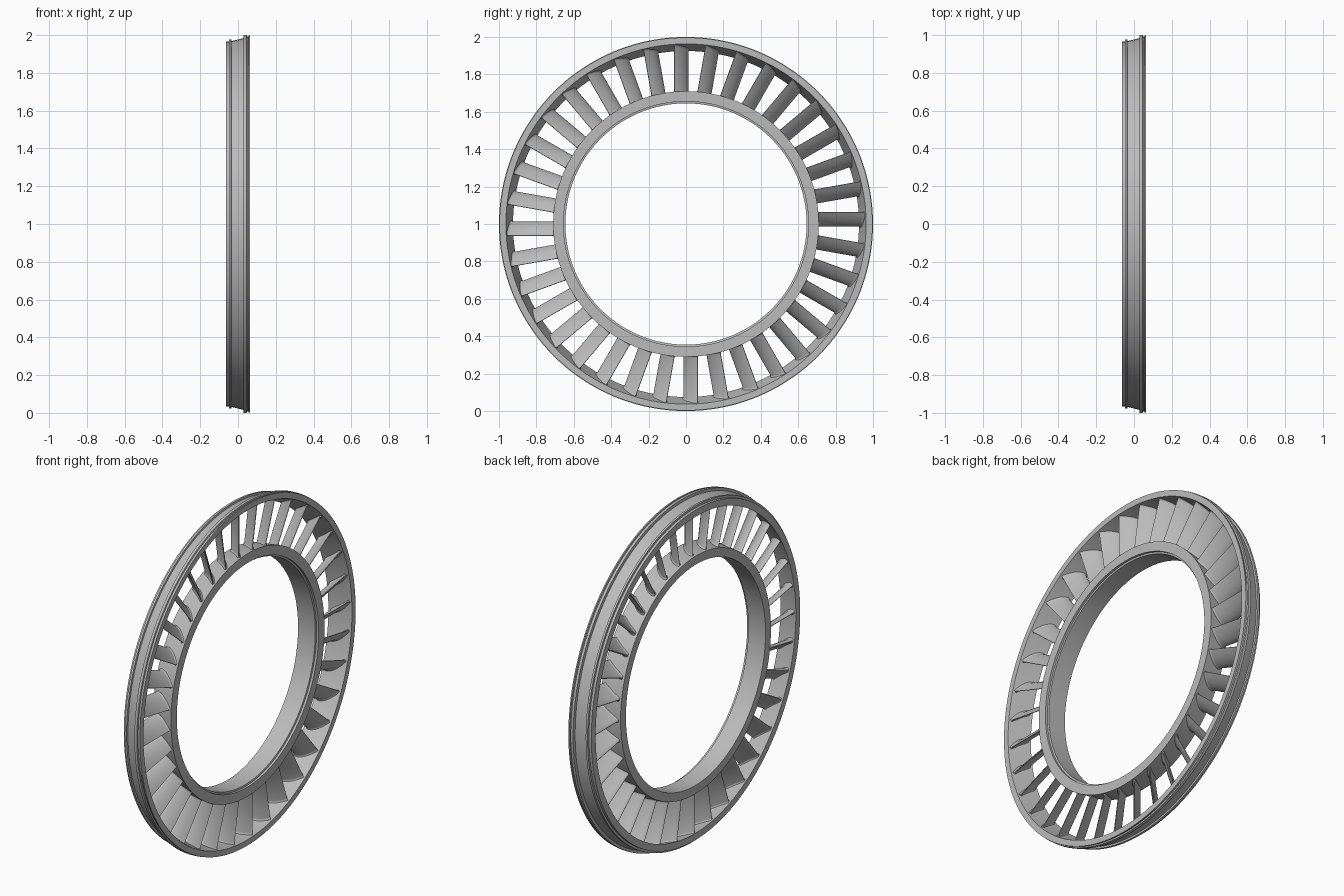
import bpy, bmesh, math
from mathutils import Matrix, Vector

VANES = 36
SEGMENTS = 144

cube = bpy.data.objects.get("Cube")
if cube:
    bpy.data.objects.remove(cube)

grey = bpy.data.materials.new("metal grey")
grey.use_nodes = True
colour = (0.5, 0.5, 0.5, 1)
grey.diffuse_color = colour
grey.node_tree.nodes["Principled BSDF"].inputs["Base Color"].default_value = colour


def finish(bm, name, angle):
    bmesh.ops.recalc_face_normals(bm, faces=bm.faces)
    mesh = bpy.data.meshes.new(name)
    bm.to_mesh(mesh)
    bm.free()
    mesh.materials.append(grey)
    obj = bpy.data.objects.new(name, mesh)
    bpy.context.collection.objects.link(obj)
    obj.location.z = 1
    bpy.ops.object.select_all(action="DESELECT")
    obj.select_set(True)
    bpy.context.view_layer.objects.active = obj
    bpy.ops.object.shade_smooth_by_angle(angle=math.radians(angle))
    return obj


def lathe(name, profile):
    """Spin a closed (x, radius) outline around the x axis."""
    bm = bmesh.new()
    verts = [bm.verts.new((x, 0, r)) for x, r in profile]
    edges = [bm.edges.new((a, b)) for a, b in zip(verts, verts[1:] + verts[:1])]
    bmesh.ops.spin(bm, geom=verts + edges, cent=(0, 0, 0), axis=(1, 0, 0),
                   angle=math.tau, steps=SEGMENTS, use_merge=True)
    bmesh.ops.remove_doubles(bm, verts=bm.verts, dist=1e-5)
    return finish(bm, name, 25)


# Outer casing: conical inside, flanged and grooved outside
lathe("outer_casing", [
    (-0.063, 0.925), (-0.063, 0.965), (-0.048, 0.965), (-0.048, 0.978),
    (-0.036, 0.978), (-0.034, 0.968), (0.028, 0.984), (0.03, 1.0),
    (0.046, 1.0), (0.048, 0.992), (0.054, 0.992), (0.056, 0.997),
    (0.063, 0.997), (0.063, 0.963)])

# Inner hub: stepped bore
lathe("inner_hub", [
    (-0.063, 0.645), (-0.063, 0.695), (0.063, 0.71), (0.063, 0.655),
    (0.05, 0.655), (0.048, 0.645)])


def casing_radius(x):
    return 0.944 + 0.3 * x


def hub_radius(x):
    return 0.7025 + 0.12 * x


def section(grow):
    """Cambered aerofoil as (x, tangent) points, thickened by grow."""
    steps = 14
    upper, lower = [], []
    for i in range(steps + 1):
        u = (1 - math.cos(math.pi * i / steps)) / 2
        x = -0.05 + 0.1 * u
        t = -0.008 + 0.07 * u ** 1.6
        half = 0.022 * math.sqrt(u) * (1 - u) + 0.0015 * min(1, u * 8) + grow
        normal = Vector((-0.112 * u ** 0.6, 0.1)).normalized()
        upper.append((x + normal.x * half, t + normal.y * half))
        lower.append((x - normal.x * half, t - normal.y * half))
    return upper + lower[::-1]


# Guide vanes: lofted between hub and casing with small end fillets
bm = bmesh.new()
height = 0.24
levels = [(-0.03, 0.006), (0.0, 0.006), (0.015, 0.002), (0.04, 0.0),
          (0.96, 0.0), (0.985, 0.002), (1.0, 0.006), (1.04, 0.006)]
for k in range(VANES):
    turn = Matrix.Rotation(math.tau * k / VANES, 4, "X")
    rings = []
    for f, grow in levels:
        ring = []
        for x, t in section(grow):
            r = hub_radius(x) * (1 - f) + casing_radius(x) * f
            ring.append(bm.verts.new(turn @ Vector((x, -t, math.sqrt(r * r - t * t)))))
        rings.append(ring)
    for a, b in zip(rings, rings[1:]):
        for i in range(len(a)):
            j = (i + 1) % len(a)
            bm.faces.new((a[i], a[j], b[j], b[i]))
    bm.faces.new(rings[0][::-1])
    bm.faces.new(rings[-1])
finish(bm, "guide_vanes", 40)
